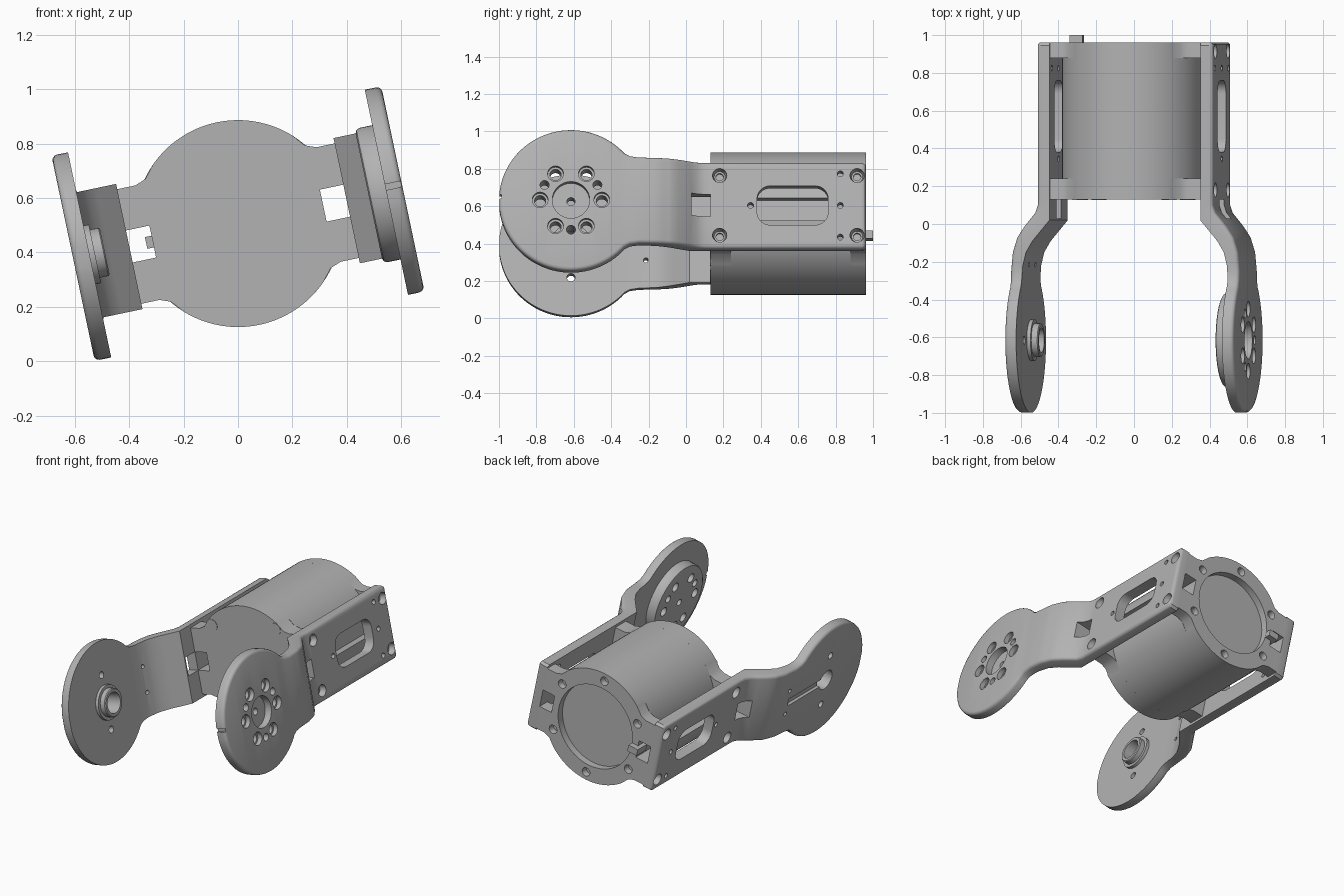
import bpy, bmesh
from math import sin, cos, pi, radians
from mathutils import Matrix

old = bpy.data.objects.get("Cube")
if old:
    bpy.data.objects.remove(old, do_unlink=True)

# Whole assembly is rolled about its long axis
POSE = Matrix.Translation((0, 0, 0.506)) @ Matrix.Rotation(radians(-11.9), 4, 'Y')
ALONG_X = Matrix.Identity(4)
ALONG_Y = Matrix(((0, 1, 0, 0), (1, 0, 0, 0), (0, 0, 1, 0), (0, 0, 0, 1)))
HUB_Y = -0.615

grey = bpy.data.materials.new("machined_grey")
grey.use_nodes = True
grey.diffuse_color = (0.45, 0.45, 0.45, 1)
grey.node_tree.nodes["Principled BSDF"].inputs["Base Color"].default_value = (0.45, 0.45, 0.45, 1)


def loft(bm, rings, m=ALONG_X):
    """Closed solid through rings of equal length."""
    loops = [[bm.verts.new(m @ Matrix.Translation(p).translation) for p in r] for r in rings]
    n = len(loops[0])
    faces = [bm.faces.new(loops[0]), bm.faces.new(loops[-1][::-1])]
    for a, b in zip(loops, loops[1:]):
        faces += [bm.faces.new((a[i], b[i], b[(i + 1) % n], a[(i + 1) % n])) for i in range(n)]
    bmesh.ops.recalc_face_normals(bm, faces=faces)
    return loops


def lathe(bm, profile, u=0, v=0, m=ALONG_X, n=32):
    """Round solid from (along, radius) pairs, centred on u, v."""
    loft(bm, [[(a, u + r * cos(2 * pi * i / n), v + r * sin(2 * pi * i / n))
               for i in range(n)] for a, r in profile], m)


def prism(bm, pts, a0, a1, m=ALONG_X):
    loft(bm, [[(a, u, v) for u, v in pts] for a in (a0, a1)], m)


def rounded(y0, y1, h, r, n=8):
    """Rounded rectangle outline, symmetric in z."""
    corners = ((y1 - r, h - r), (y0 + r, h - r), (y0 + r, r - h), (y1 - r, r - h))
    return [(cy + r * cos(pi / 2 * (k + i / n)), cz + r * sin(pi / 2 * (k + i / n)))
            for k, (cy, cz) in enumerate(corners) for i in range(n + 1)]


def box(bm, x0, x1, y0, y1, z0, z1):
    prism(bm, [(y0, z0), (y1, z0), (y1, z1), (y0, z1)], x0, x1)


def to_object(bm, name):
    me = bpy.data.meshes.new(name)
    bm.to_mesh(me)
    bm.free()
    ob = bpy.data.objects.new(name, me)
    bpy.context.collection.objects.link(ob)
    return ob


def finish(bm, name, cutter=None, mirror=False):
    """Cut, mirror, pose and shade a part."""
    ob = to_object(bm, name)
    if cutter:
        tool = to_object(cutter, name + "_cutter")
        tool.hide_render = True
        mod = ob.modifiers.new("holes", 'BOOLEAN')
        mod.operation, mod.solver, mod.object = 'DIFFERENCE', 'EXACT', tool
        mod.use_self = True
        bpy.context.view_layer.update()
        cut = bpy.data.meshes.new_from_object(ob.evaluated_get(bpy.context.evaluated_depsgraph_get()))
        ob.modifiers.clear()
        ob.data = cut
        bpy.data.objects.remove(tool, do_unlink=True)
    me = ob.data
    if mirror:
        me.transform(Matrix.Scale(-1, 4, (1, 0, 0)))
        me.flip_normals()
    me.transform(POSE)
    me.materials.clear()
    me.materials.append(grey)
    me.shade_smooth()
    me.set_sharp_from_angle(angle=radians(32))
    return ob


def lerp(table, y):
    if y <= table[0][0]:
        return table[0][1]
    for (a, p), (b, q) in zip(table, table[1:]):
        if y <= b:
            return p + (q - p) * (y - a) / (b - a)
    return table[-1][1]


# Arm section: outer and inner faces along y
OUTER = [(-.25, .619), (-.15, .61), (-.07, .585), (-.01, .545), (.06, .488), (.1, .475)]
INNER = [(-.3, .557), (-.22, .552), (-.15, .535), (-.09, .5), (.02, .408)]


def arm_blank():
    """Disc, cranked neck and side plate in one piece, outer rim rounded."""
    bm = bmesh.new()
    angles = [radians(6 + 132 * i / 36) for i in range(37)]
    stations = [(HUB_Y - .385 * cos(t), .385 * sin(t)) for t in angles]
    stations += [(-.3, .242)]
    stations += [(y, .235) for y in (-.25, -.22, -.18, -.15, -.12, -.09, -.07, -.04,
                                     -.01, .02, .06, .08, .1, .14, .945)]
    stations += [(.962, .222)]
    loops = loft(bm, [[(lerp(INNER, y), y, -h), (lerp(OUTER, y), y, -h),
                       (lerp(OUTER, y), y, h), (lerp(INNER, y), y, h)] for y, h in stations])
    rim = [bm.edges.get((a[k], b[k])) for a, b in zip(loops, loops[1:]) for k in (1, 2)]
    rim += [bm.edges.get((r[1], r[2])) for r in (loops[0], loops[-1])]
    bmesh.ops.bevel(bm, geom=rim, offset=.02, segments=3, profile=.5, affect='EDGES')
    return bm


def plate_cuts():
    """Window, cable port and screw holes shared by both arms."""
    bm = bmesh.new()
    prism(bm, rounded(.38, .76, .107, .07), .3, .7)
    box(bm, .3, .7, .03, .13, -.06, .06)
    for y in (.18, .915):
        for z in (-.163, .163):
            lathe(bm, [(.38, .02), (.435, .02), (.435, .03), (.46, .038), (.5, .038)], y, z)
    for y, z in ((.345, 0), (.825, 0), (.825, .173), (.825, -.173)):
        lathe(bm, [(.38, .016), (.5, .016)], y, z, n=16)
    return bm


# Drive arm on +x: bolt circle and centre recess
def bolt_cuts(bm):
    for k in range(6):
        a = k * pi / 3
        lathe(bm, [(.4, .03), (.588, .03), (.588, .042), (.7, .042)],
              HUB_Y + .165 * cos(a), .165 * sin(a))
    for a in (pi / 6, pi * 5 / 6, pi * 3 / 2):
        lathe(bm, [(.4, .024), (.7, .024)], HUB_Y + .163 * cos(a), .163 * sin(a), n=20)
    lathe(bm, [(.4, .022), (.572, .022), (.572, .1), (.7, .1)], HUB_Y)
    return bm


cuts = bolt_cuts(plate_cuts())
box(cuts, .5, .7, -1.05, -.987, .008, .03)
finish(arm_blank(), "drive_arm", cuts)

hub = bmesh.new()
lathe(hub, [(.491, .235), (.496, .246), (.508, .252), (.557, .252)], HUB_Y, n=64)
finish(hub, "drive_hub", bolt_cuts(bmesh.new()))

# Idler arm on -x: bearing bore, cable groove and pin holes
cuts = plate_cuts()
lathe(cuts, [(.4, .066), (.7, .066)], HUB_Y)
box(cuts, .6, .7, -.57, -.22, -.025, .025)
for y, z in ((HUB_Y, .176), (HUB_Y, -.176)):
    lathe(cuts, [(.4, .022), (.7, .022)], y, z, n=20)
for z in (.083, -.083):
    lathe(cuts, [(.4, .013), (.7, .013)], -.215, z, n=16)
finish(arm_blank(), "idler_arm", cuts, mirror=True)

boss = bmesh.new()
lathe(boss, [(.5, .084), (.505, .09), (.537, .09), (.537, .11), (.558, .11)], HUB_Y, n=48)
bore = bmesh.new()
lathe(bore, [(.4, .066), (.7, .066)], HUB_Y)
finish(boss, "bearing_boss", bore, mirror=True)


# Motor body: round can with cable channels, and eared flanges at both ends
def outline(quarter):
    """Mirror a quarter outline from +x up to +z into all four quarters."""
    right = [(x, -z) for x, z in reversed(quarter)] + quarter
    return right + [(-x, -z) for x, z in right[1:]][:-1]


def arc(a0, n=24):
    return [(.38 * cos(a0 + (pi / 2 - a0) * i / n), .38 * sin(a0 + (pi / 2 - a0) * i / n))
            for i in range(n + 1)]


can = bmesh.new()
prism(can, outline([(.32, .06)] + arc(.159)), .24, .88, ALONG_Y)
finish(can, "motor_can")

EAR = outline([(.32, .06), (.415, .06), (.415, .215), (.34, .215), (.3, .23)] + arc(.815))
front = bmesh.new()
prism(front, EAR, .13, .24, ALONG_Y)
finish(front, "front_flange")

rear = bmesh.new()
prism(rear, EAR, .88, .962, ALONG_Y)
cuts = bmesh.new()
lathe(cuts, [(.915, .275), (1.1, .275)], m=ALONG_Y, n=64)
for k in range(6):
    a = pi / 6 + k * pi / 3
    lathe(cuts, [(.92, .026), (.95, .026), (1, .036), (1.1, .036)],
          .329 * cos(a), .329 * sin(a), ALONG_Y, 20)
finish(rear, "rear_flange", cuts)

# Flush screw heads on the front flange
for i, (x, z) in enumerate(((.24, .24), (-.24, .24), (-.24, -.24), (.24, -.24))):
    screw = bmesh.new()
    lathe(screw, [(.127, .04), (.14, .04)], x, z, ALONG_Y)
    finish(screw, f"front_screw_{i + 1}")

# Cable connector at the rear
plug = bmesh.new()
box(plug, -.345, -.275, .9, 1.0, -.022, .022)
finish(plug, "cable_connector")
